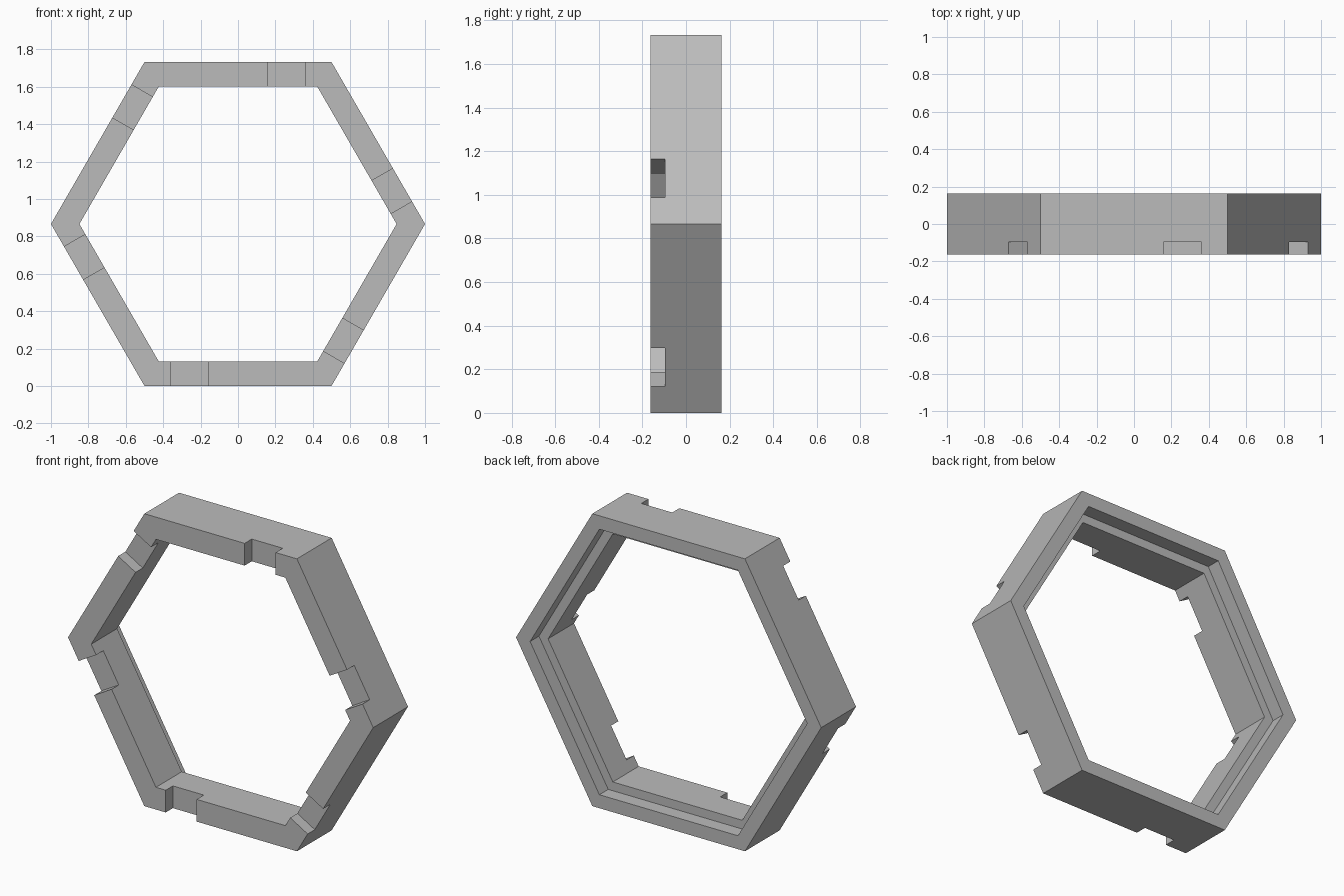
import bpy, bmesh
from math import sin, cos, pi
from mathutils import Matrix, Vector

old = bpy.data.objects.get("Cube")
if old:
    bpy.data.objects.remove(old, do_unlink=True)

SIDES = 6
OUTER, RABBET, INNER = 1.0, 0.908, 0.848   # corner radii
HALF = 0.1625                              # half depth
STEP = 0.083                               # depth of the rear ledge
NOTCH = 0.067                              # depth of the front notches
CENTRE_Z = cos(pi / 6)

grey = bpy.data.materials.new("light_grey")
grey.use_nodes = True
colour = (0.5, 0.5, 0.5, 1)
grey.diffuse_color = colour
grey.node_tree.nodes["Principled BSDF"].inputs["Base Color"].default_value = colour


def make_object(name, bm):
    bmesh.ops.recalc_face_normals(bm, faces=bm.faces)
    mesh = bpy.data.meshes.new(name)
    bm.to_mesh(mesh)
    bm.free()
    mesh.materials.append(grey)
    obj = bpy.data.objects.new(name, mesh)
    bpy.context.collection.objects.link(obj)
    obj.location.z = CENTRE_Z
    return obj


# Frame: an L-shaped section carried round the six corners
section = [(OUTER, -HALF), (OUTER, HALF), (RABBET, HALF),
           (RABBET, HALF - STEP), (INNER, HALF - STEP), (INNER, -HALF)]
bm = bmesh.new()
rings = []
for i in range(SIDES):
    a = 2 * pi * i / SIDES
    rings.append([bm.verts.new((r * cos(a), y, r * sin(a))) for r, y in section])
for i in range(SIDES):
    here, there = rings[i], rings[(i + 1) % SIDES]
    for j in range(len(section)):
        k = (j + 1) % len(section)
        bm.faces.new((here[j], here[k], there[k], there[j]))
frame = make_object("hexagonal_frame", bm)

# Notches: one off-centre box per side, cut into the front
bm = bmesh.new()
size = Vector((0.203, 0.1 + NOTCH, 0.22))
middle = Vector((0.2585, -HALF + NOTCH - size.y / 2, 0.8))
for i in range(SIDES):
    place = (Matrix.Rotation(2 * pi * i / SIDES, 4, 'Y')
             @ Matrix.Translation(middle) @ Matrix.Diagonal(size).to_4x4())
    bmesh.ops.create_cube(bm, size=1, matrix=place)
cutter = make_object("notch_cutter", bm)
cutter.hide_render = True

cut = frame.modifiers.new("notches", 'BOOLEAN')
cut.operation = 'DIFFERENCE'
cut.solver = 'EXACT'
cut.object = cutter

# Keep the cut result and drop the cutter
graph = bpy.context.evaluated_depsgraph_get()
result = bpy.data.meshes.new_from_object(frame.evaluated_get(graph))
frame.modifiers.clear()
frame.data = result
bpy.data.objects.remove(cutter, do_unlink=True)
